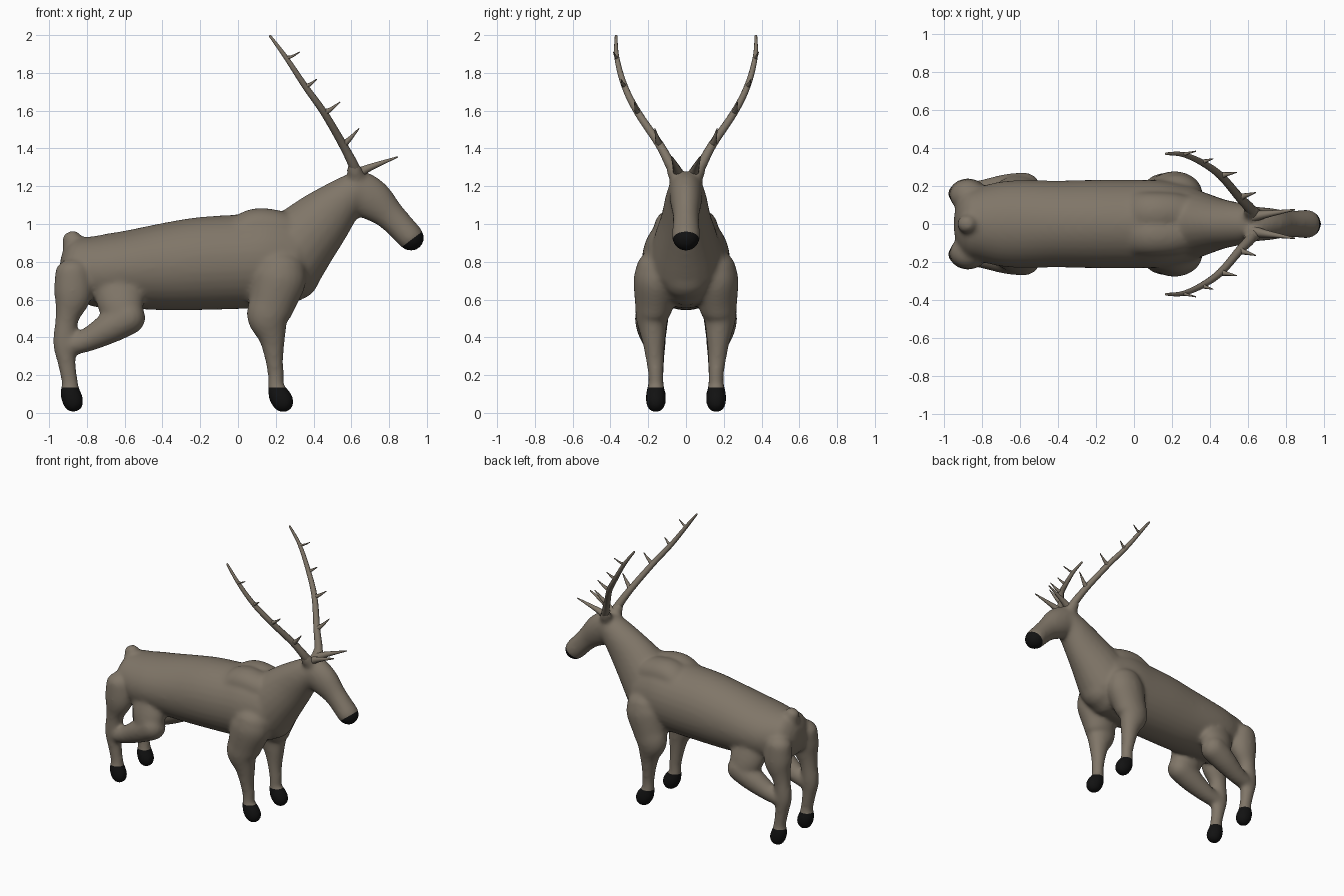
import bpy
import bmesh
from math import sin, cos, pi
from mathutils import Vector

cube = bpy.data.objects.get("Cube")
if cube:
    bpy.data.objects.remove(cube, do_unlink=True)


def material(name, rgb):
    m = bpy.data.materials.new(name)
    m.use_nodes = True
    m.diffuse_color = (*rgb, 1)
    m.node_tree.nodes["Principled BSDF"].inputs["Base Color"].default_value = (*rgb, 1)
    return m


fur = material("grey_brown_fur", (0.215, 0.18, 0.138))
black = material("black_hoof_and_nose", (0.006, 0.006, 0.006))


def smooth_path(pts, steps=5):
    """Catmull-Rom samples through (x, y, z, half_width, half_height) points."""
    p = [Vector(q) for q in [pts[0], *pts, pts[-1]]]
    out = []
    for a, b, c, d in zip(p, p[1:], p[2:], p[3:]):
        for i in range(steps):
            t = i / steps
            out.append(b + (c - a) * (t / 2) + (a * 2 - b * 5 + c * 4 - d) * (t * t / 2)
                       + (b * 3 - a - c * 3 + d) * (t ** 3 / 2))
    return out + [p[-1]]


def loft(bm, pts, cap=(0.8, 0.8), sides=20, mirror=False):
    """Elliptical tube with domed ends, optionally repeated on the other side."""
    if mirror:
        loft(bm, [(x, -y, z, w, h) for x, y, z, w, h in pts], cap, sides)
    path = smooth_path(pts)
    centres = [Vector(q[:3]) for q in path]
    last = len(path) - 1
    rings = []
    for i, q in enumerate(path):
        t = (centres[min(i + 1, last)] - centres[max(i - 1, 0)]).normalized()
        side = Vector((0, 1, 0))
        side = (side - t * t.dot(side)).normalized()
        up = t.cross(side)
        domes = [(0, 1)]
        r = min(q[3], q[4])
        arc = [k * pi / 10 for k in range(1, 5)]
        if i == 0:
            domes = [(-r * cap[0] * sin(a), cos(a)) for a in reversed(arc)] + domes
        if i == last:
            domes += [(r * cap[1] * sin(a), cos(a)) for a in arc]
        for shift, s in domes:
            ring = []
            for k in range(sides):
                a = 2 * pi * k / sides
                ring.append(bm.verts.new(centres[i] + t * shift
                                         + side * (q[3] * s * cos(a)) + up * (q[4] * s * sin(a))))
            rings.append(ring)
    for r1, r2 in zip(rings, rings[1:]):
        for k in range(sides):
            n = (k + 1) % sides
            bm.faces.new((r1[k], r1[n], r2[n], r2[k]))
    bm.faces.new(rings[0][::-1])
    bm.faces.new(rings[-1])


def finish(bm, name):
    bmesh.ops.recalc_face_normals(bm, faces=bm.faces)
    for f in bm.faces:
        f.smooth = True
    mesh = bpy.data.meshes.new(name)
    bm.to_mesh(mesh)
    bm.free()
    ob = bpy.data.objects.new(name, mesh)
    bpy.context.collection.objects.link(ob)
    mesh.materials.append(fur)
    return ob


bm = bmesh.new()
# Torso
loft(bm, [(-.85, 0, .765, .185, .165), (-.72, 0, .75, .22, .195), (-.6, 0, .757, .23, .205),
          (-.4, 0, .772, .228, .23), (-.2, 0, .79, .233, .246), (0, 0, .8, .233, .25),
          (.15, 0, .81, .23, .255), (.28, 0, .8, .205, .23)], (.6, .6), 32)
# Chest and neck
loft(bm, [(.25, 0, .8, .2, .21), (.33, 0, .9, .175, .195), (.45, 0, 1.025, .134, .16),
          (.555, 0, 1.125, .112, .12), (.64, 0, 1.19, .092, .095)], (.8, .6))
loft(bm, [(.24, 0, .73, .16, .165), (.3, 0, .745, .15, .15)], (.8, .9))
# Head
loft(bm, [(.6, 0, 1.185, .085, .09), (.64, 0, 1.17, .09, .114), (.72, 0, 1.12, .084, .109),
          (.81, 0, 1.04, .07, .08), (.91, 0, .933, .076, .073)], (.5, 1.1))
# Antler stumps
loft(bm, [(.64, .02, 1.2, .05, .05), (.62, .06, 1.27, .04, .045),
          (.605, .085, 1.32, .028, .03)], (.5, .3), mirror=True)
# Tail
loft(bm, [(-.85, 0, .84, .07, .08), (-.88, 0, .92, .05, .053)], (.5, .9))
# Withers
loft(bm, [(-.02, .05, .92, .12, .09), (.08, .055, .98, .115, .1), (.2, .055, .975, .11, .1),
          (.32, .04, .94, .1, .09)], mirror=True)
# Front legs
loft(bm, [(.225, .155, .76, .11, .135), (.215, .16, .7, .118, .145), (.18, .168, .58, .104, .124),
          (.16, .18, .5, .086, .112), (.18, .172, .4, .065, .073), (.19, .166, .3, .05, .051),
          (.2, .16, .2, .041, .043), (.2, .16, .14, .043, .044), (.214, .16, .1, .053, .058),
          (.235, .16, .064, .055, .06)], (.9, 1.2), mirror=True)
# Rear shanks
loft(bm, [(-.875, .15, .74, .085, .095), (-.875, .16, .62, .08, .1), (-.905, .16, .5, .058, .063),
          (-.918, .16, .37, .053, .062), (-.908, .16, .27, .045, .049), (-.89, .16, .16, .041, .044),
          (-.888, .16, .11, .053, .055), (-.874, .16, .064, .055, .058)], (.9, 1.15), mirror=True)
# Thighs and haunches
loft(bm, [(-.92, .16, .345, .05, .05), (-.8, .17, .385, .063, .063), (-.68, .18, .45, .082, .084),
          (-.58, .183, .505, .09, .092)], (.8, 1), mirror=True)
loft(bm, [(-.6, .18, .5, .085, .1), (-.62, .165, .58, .085, .125),
          (-.64, .13, .68, .085, .13)], mirror=True)
body = finish(bm, "deer_body")

# Fuse the body parts into one soft skin
remesh = body.modifiers.new("fuse", "REMESH")
remesh.mode = "VOXEL"
remesh.voxel_size = 0.012
remesh.use_smooth_shade = True
soften = body.modifiers.new("soften", "SMOOTH")
soften.factor = 0.5
soften.iterations = 16
bpy.context.view_layer.update()
skin = bpy.data.meshes.new_from_object(body.evaluated_get(bpy.context.evaluated_depsgraph_get()))
body.modifiers.clear()
skin.materials.clear()
skin.materials.append(fur)
skin.materials.append(black)

# Cut clean colour edges for the hooves and nose
hoof_top = 0.135
nose_point = Vector((.975, 0, .96))
nose_dir = Vector((.6, 0, -.79)).normalized()
bm = bmesh.new()
bm.from_mesh(skin)
for point, normal in ((Vector((0, 0, hoof_top)), Vector((0, 0, 1))), (nose_point, nose_dir)):
    near = [f for f in bm.faces if f.calc_center_median().z < 0.2 or f.calc_center_median().x > 0.8]
    geom = list({v for f in near for v in f.verts} | {e for f in near for e in f.edges}) + near
    bmesh.ops.bisect_plane(bm, geom=geom, plane_co=point, plane_no=normal)
for f in bm.faces:
    c = f.calc_center_median()
    is_nose = c.x > 0.8 and (c - nose_point).dot(nose_dir) > 0
    f.material_index = 1 if c.z < hoof_top or is_nose else 0
    f.smooth = True
bm.to_mesh(skin)
bm.free()
body.data = skin

# Antlers: beam, brow tine and four small tines on each side
beam = [(.63, .04, 1.25, .03), (.612, .08, 1.31, .028), (.555, .14, 1.42, .023),
        (.455, .255, 1.59, .02), (.355, .325, 1.73, .017), (.255, .366, 1.88, .013),
        (.17, .37, 1.995, .007)]
tips = [(.64, .165, 1.505), (.54, .272, 1.645), (.415, .343, 1.765), (.325, .383, 1.91)]
for name, s in (("left_antler", 1), ("right_antler", -1)):
    bm = bmesh.new()
    loft(bm, [(x, y * s, z, r, r) for x, y, z, r in beam], sides=10)
    loft(bm, [(.63, .04 * s, 1.265, .03, .03), (.7, .052 * s, 1.3, .019, .019),
              (.845, .075 * s, 1.355, .004, .004)], sides=10)
    for (x, y, z, r), (tx, ty, tz) in zip(beam[2:], tips):
        mid = ((x * .6 + tx * .4), (y * .6 + ty * .4) * s, z * .6 + tz * .4 - .006)
        loft(bm, [(x, y * s, z, r * .9, r * .9), (*mid, r * .55, r * .55),
                  (tx, ty * s, tz, .003, .003)], sides=8)
    finish(bm, name)
